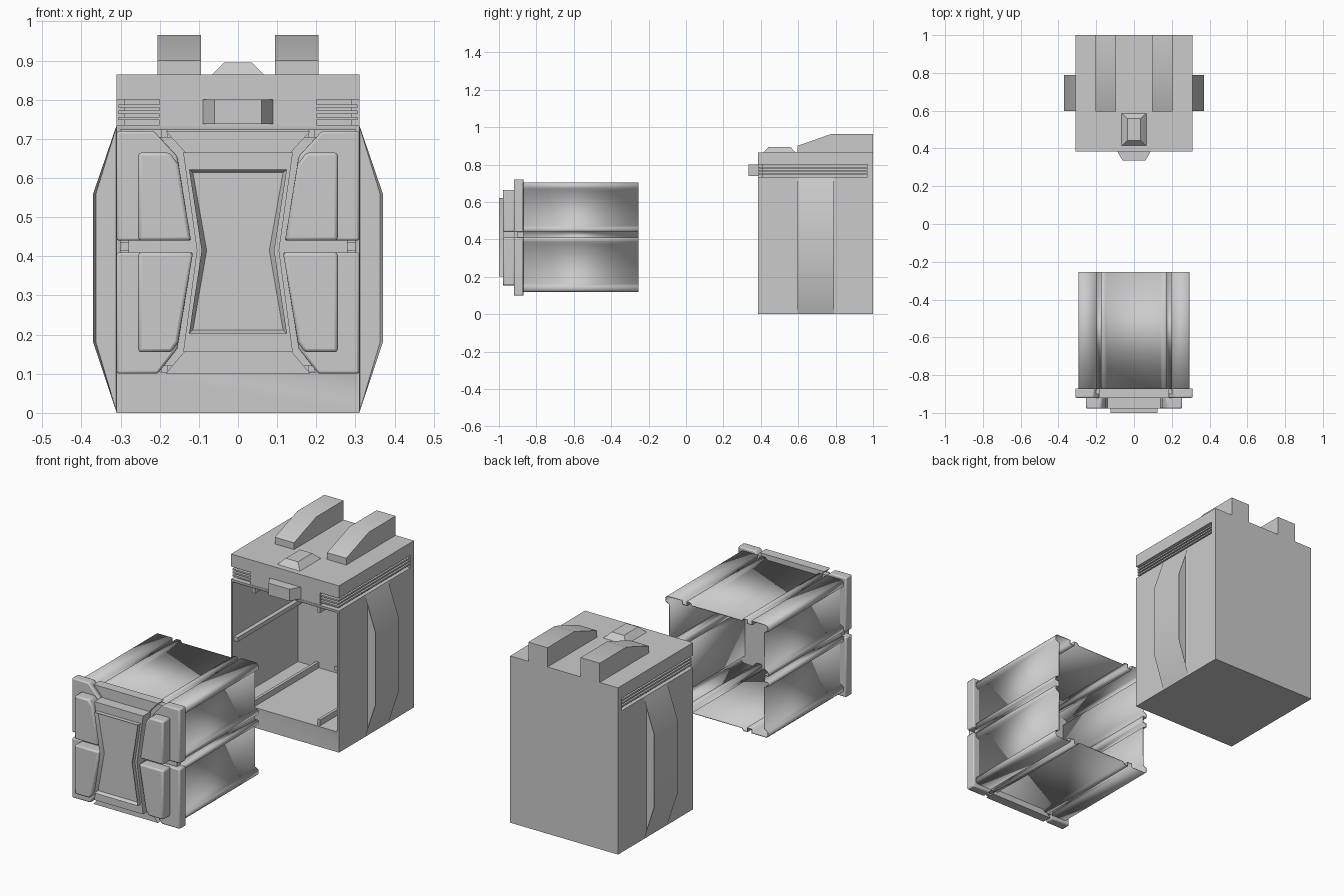
import bpy, bmesh
from mathutils import Vector

if "Cube" in bpy.data.objects:
    bpy.data.objects.remove(bpy.data.objects["Cube"])


def finish(name, bm, mirror=False, bevel=0, solid=0):
    bmesh.ops.recalc_face_normals(bm, faces=bm.faces)
    me = bpy.data.meshes.new(name)
    bm.to_mesh(me)
    bm.free()
    ob = bpy.data.objects.new(name, me)
    bpy.context.collection.objects.link(ob)
    bpy.ops.object.select_all(action='DESELECT')
    bpy.context.view_layer.objects.active = ob
    ob.select_set(True)
    if mirror:
        ob.modifiers.new("mirror", 'MIRROR').use_mirror_merge = False
    if bevel:
        m = ob.modifiers.new("bevel", 'BEVEL')
        m.width, m.segments, m.limit_method = bevel, 2, 'ANGLE'
    if solid:
        m = ob.modifiers.new("solid", 'SOLIDIFY')
        m.thickness, m.offset = solid, -1
    bpy.ops.object.shade_smooth_by_angle()
    return ob


def prism_bm(pts, axis, a, b, caps=True):
    put = {'x': lambda u, v, t: (t, u, v), 'y': lambda u, v, t: (u, t, v),
           'z': lambda u, v, t: (u, v, t)}[axis]
    bm = bmesh.new()
    A = [bm.verts.new(put(u, v, a)) for u, v in pts]
    B = [bm.verts.new(put(u, v, b)) for u, v in pts]
    n = len(pts)
    for i in range(n):
        j = (i + 1) % n
        bm.faces.new((A[i], A[j], B[j], B[i]))
    if caps:
        bm.faces.new(A)
        bm.faces.new(B[::-1])
    bmesh.ops.recalc_face_normals(bm, faces=bm.faces)
    return bm


def prism(name, pts, axis, a, b, **kw):
    return finish(name, prism_bm(pts, axis, a, b), **kw)


def box(name, x0, x1, y0, y1, z0, z1, **kw):
    return prism(name, [(x0, y0), (x1, y0), (x1, y1), (x0, y1)], 'z', z0, z1, **kw)


def recess(bm, faces, margin, slope, move):
    # inset a flat border, then sink the middle with sloping sides
    for f in faces:
        bmesh.ops.inset_region(bm, faces=[f], thickness=margin)
        if slope:
            bmesh.ops.inset_region(bm, faces=[f], thickness=slope)
        d = move(f)
        for v in f.verts:
            v.co += d


def both_sides(half):
    return half + [(-u, v) for u, v in reversed(half)]


# ---- Housing: hollow body open to the front
body = box("housing_body", -.31, .31, .385, 1, 0, .735)
cut = box("housing_cutter", -.3, .3, .3, .92, .105, .722)
cut.hide_render = True
m = body.modifiers.new("cavity", 'BOOLEAN')
m.object, m.solver = cut, 'EXACT'
bpy.context.view_layer.objects.active = body
bpy.ops.object.modifier_apply(modifier="cavity")
bpy.data.objects.remove(cut)

# Guide rails inside the cavity
box("side_rail", .278, .302, .395, .92, .414, .436, mirror=True)
box("floor_rail", .18, .195, .395, .92, .1, .135, mirror=True)
box("ceiling_rail", .18, .195, .395, .92, .69, .725, mirror=True)

# Bulging side ribs with recessed ends
bm = prism_bm([(.31, 0), (.37, .18), (.37, .56), (.31, .735)], 'y', .597, .79)
ends = [f for f in bm.faces if abs(f.normal.y) > .9]
recess(bm, ends, .007, 0, lambda f: Vector((0, .02 if f.normal.y < 0 else -.02, 0)))
finish("side_rib", bm, mirror=True)

# Neck with louvres, front block and latch
box("neck", -.29, .29, .41, .995, .73, .805)
box("neck_back", -.31, .31, .97, 1, .735, .8)
for z in (.748, .764, .78):
    box("louvre", -.305, .305, .39, .99, z, z + .008)
box("neck_front", -.2, .2, .387, .45, .735, .8)
prism("latch", [(-.09, .387), (-.06, .335), (.06, .335), (.09, .387)], 'z', .738, .8)

# Lid, twin humps and knob
box("lid", -.31, .31, .385, 1, .8, .865)
prism("lid_hump", [(.595, .86), (.595, .9), (.78, .965), (1, .965), (1, .86)],
      'x', .095, .205, mirror=True)
bm = prism_bm([(-.07, .41), (.07, .41), (.07, .59), (-.07, .59)], 'z', .86, .895)
for v in bm.verts:
    if v.co.z > .88:
        v.co.x *= .5
        v.co.y = .5 + (v.co.y - .5) * .65
finish("lid_knob", bm)

# ---- Drawer: grooved open tube with sunken panels
quarter = [(.175, .705), (.175, .685), (.198, .685), (.198, .705), (.285, .705),
           (.295, .695), (.295, .44), (.275, .44)]
right = quarter + [(u, .825 - v if v > .5 else .85 - v) for u, v in reversed(quarter)]
bm = prism_bm(both_sides(right), 'y', -.88, -.255, caps=False)
bm.faces.ensure_lookup_table()
panels = [f for f in bm.faces if f.calc_area() > .12]


def inward(f):
    c = f.calc_center_median() - Vector((0, 0, .4125))
    if abs(f.normal.x) > .5:
        return Vector((-.02 if c.x > 0 else .02, 0, 0))
    return Vector((0, 0, -.012 if c.z > 0 else .012))


recess(bm, panels, .022, .012, inward)
finish("drawer_shell", bm, solid=.005)

# Front backing and corner flanges
box("drawer_front_back", -.28, .28, -.9, -.87, .12, .705)
flange_top = [(.12, .44), (.155, .655), (.215, .72), (.31, .72), (.31, .44)]
flange_low = [(.115, .41), (.155, .165), (.205, .1), (.31, .1), (.31, .41)]
pad_top = [(.12, .44), (.152, .635), (.175, .665), (.255, .665), (.255, .44)]
pad_low = [(.115, .41), (.153, .18), (.17, .155), (.255, .155), (.255, .41)]
for end, flange, pad in (("upper", flange_top, pad_top), ("lower", flange_low, pad_low)):
    bm = prism_bm(flange, 'y', -.92, -.87)
    finish(end + "_corner_flange", bm, mirror=True, bevel=.006)
    prism(end + "_corner_pad", pad, 'y', -.978, -.915, mirror=True, bevel=.008)

# Hourglass centre: base, step and recessed handle frame
prism("centre_base", both_sides([(.185, .72), (.13, .66), (.095, .415), (.13, .165), (.185, .1)]),
      'y', -.92, -.87)
prism("centre_step", both_sides([(.14, .665), (.105, .415), (.14, .155)]), 'y', -.978, -.915)
bm = prism_bm(both_sides([(.125, .622), (.093, .415), (.125, .203)]), 'y', -1, -.93)
front = [f for f in bm.faces if f.normal.y < -.9]
recess(bm, front, .013, 0, lambda f: Vector((0, .018, 0)))
finish("handle_frame", bm)
